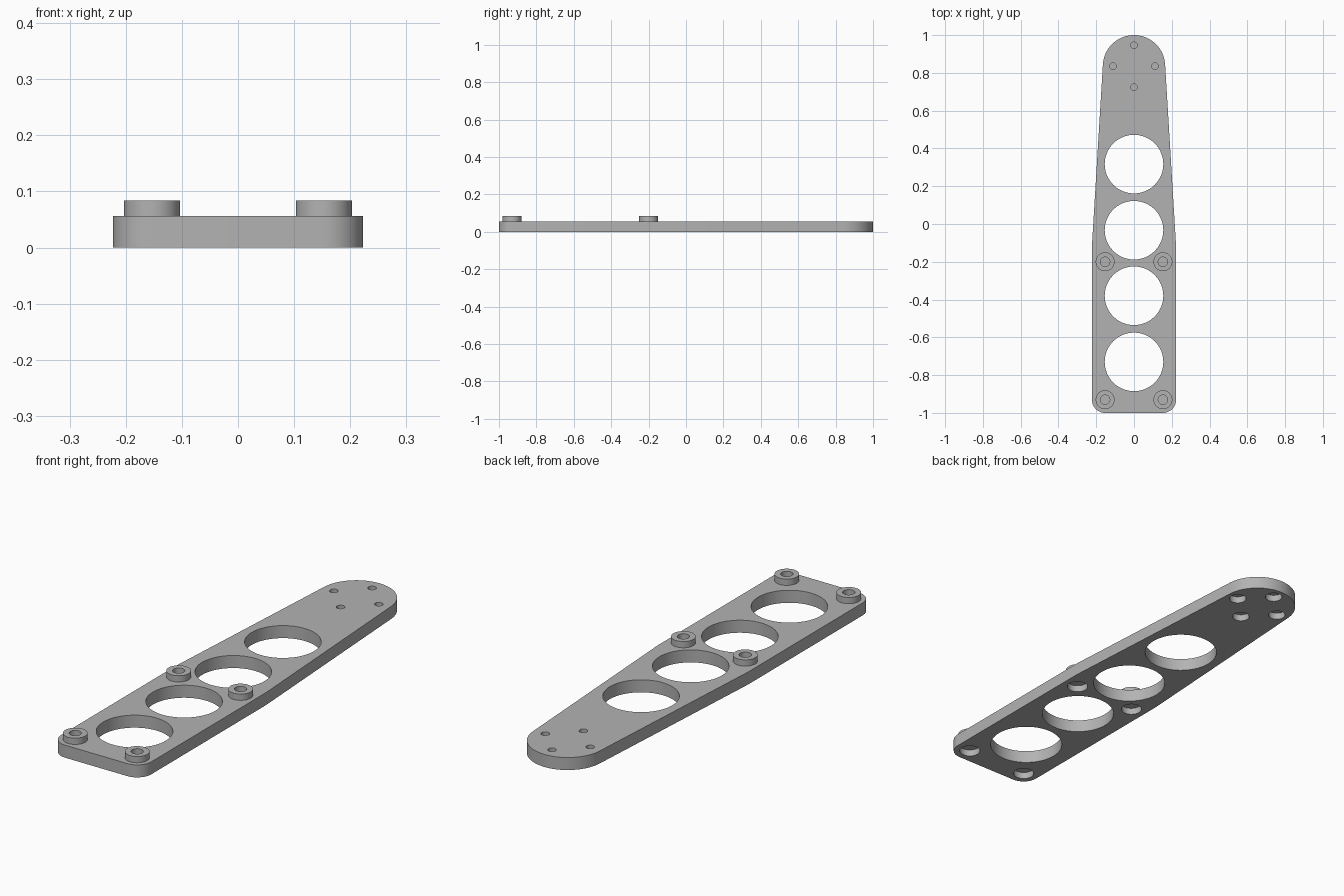
import bpy, bmesh, math

cube = bpy.data.objects.get("Cube")
if cube:
    bpy.data.objects.remove(cube, do_unlink=True)

THICK, BOSS_TOP = 0.056, 0.084
BORE_DEPTH, WEB_TOP = 0.03, 0.034
BOSS_X = 0.153
TIP_Y, TIP_R = 0.835, 0.165

grey = bpy.data.materials.new("plain grey")
grey.use_nodes = True
grey.diffuse_color = (0.45, 0.45, 0.45, 1)
grey.node_tree.nodes["Principled BSDF"].inputs["Base Color"].default_value = grey.diffuse_color


def arc(cx, cy, r, start, end, steps):
    angles = [math.radians(start + (end - start) * i / steps) for i in range(steps + 1)]
    return [(cx + r * math.cos(a), cy + r * math.sin(a)) for a in angles]


def add_prism(bm, outline, z0, z1):
    """Add a closed solid by raising an outline from z0 to z1."""
    base = bm.faces.new([bm.verts.new((x, y, z0)) for x, y in outline])
    top = bmesh.ops.extrude_face_region(bm, geom=[base])["geom"]
    bmesh.ops.translate(bm, vec=(0, 0, z1 - z0),
                        verts=[v for v in top if isinstance(v, bmesh.types.BMVert)])


def add_disc(bm, x, y, r, z0, z1, sides=48):
    add_prism(bm, arc(x, y, r, 0, 360, sides)[:-1], z0, z1)


def finish(bm, name):
    bmesh.ops.recalc_face_normals(bm, faces=bm.faces)
    mesh = bpy.data.meshes.new(name)
    bm.to_mesh(mesh)
    bm.free()
    mesh.materials.append(grey)
    obj = bpy.data.objects.new(name, mesh)
    bpy.context.collection.objects.link(obj)
    return obj


def combine(target, other, operation):
    """Apply a boolean and remove the helper."""
    bpy.ops.object.select_all(action="DESELECT")
    target.select_set(True)
    bpy.context.view_layer.objects.active = target
    mod = target.modifiers.new(operation.lower(), "BOOLEAN")
    mod.operation, mod.object, mod.solver = operation, other, "EXACT"
    bpy.ops.object.modifier_apply(modifier=mod.name)
    bpy.data.objects.remove(other, do_unlink=True)


# Tapered plate: rounded front corners and a round tip at the back
outline = arc(BOSS_X, -0.93, 0.07, -90, 0, 12)
outline += [(0.223, -0.12)]
outline += arc(0, TIP_Y, TIP_R, 3.5, 176.5, 48)
outline += [(-0.223, -0.12)]
outline += arc(-BOSS_X, -0.93, 0.07, 180, 270, 12)
bm = bmesh.new()
add_prism(bm, outline, 0, THICK)
plate = finish(bm, "arm_plate")

# Four raised round bosses
bosses = [(x, y) for x in (-BOSS_X, BOSS_X) for y in (-0.93, -0.2)]
bm = bmesh.new()
for x, y in bosses:
    add_disc(bm, x, y, 0.05, THICK - 0.01, BOSS_TOP)
combine(plate, finish(bm, "mounting_bosses"), "UNION")

# Large lightening holes, then screw holes above and wider bores below a thin web
bm = bmesh.new()
for y in (0.317, -0.033, -0.38, -0.73):
    add_disc(bm, 0, y, 0.155, -0.1, 0.2, 96)
for x, y in bosses:
    add_disc(bm, x, y, 0.025, WEB_TOP, 0.2)
    add_disc(bm, x, y, 0.044, -0.1, BORE_DEPTH)
for i in range(4):
    a = math.radians(90 * i)
    x, y = 0.111 * math.cos(a), TIP_Y + 0.111 * math.sin(a)
    add_disc(bm, x, y, 0.0175, WEB_TOP, 0.2, 32)
    add_disc(bm, x, y, 0.036, -0.1, BORE_DEPTH)
combine(plate, finish(bm, "hole_cutters"), "DIFFERENCE")

# Smooth round walls, sharp rims
bpy.ops.object.shade_smooth_by_angle(angle=math.radians(30))
